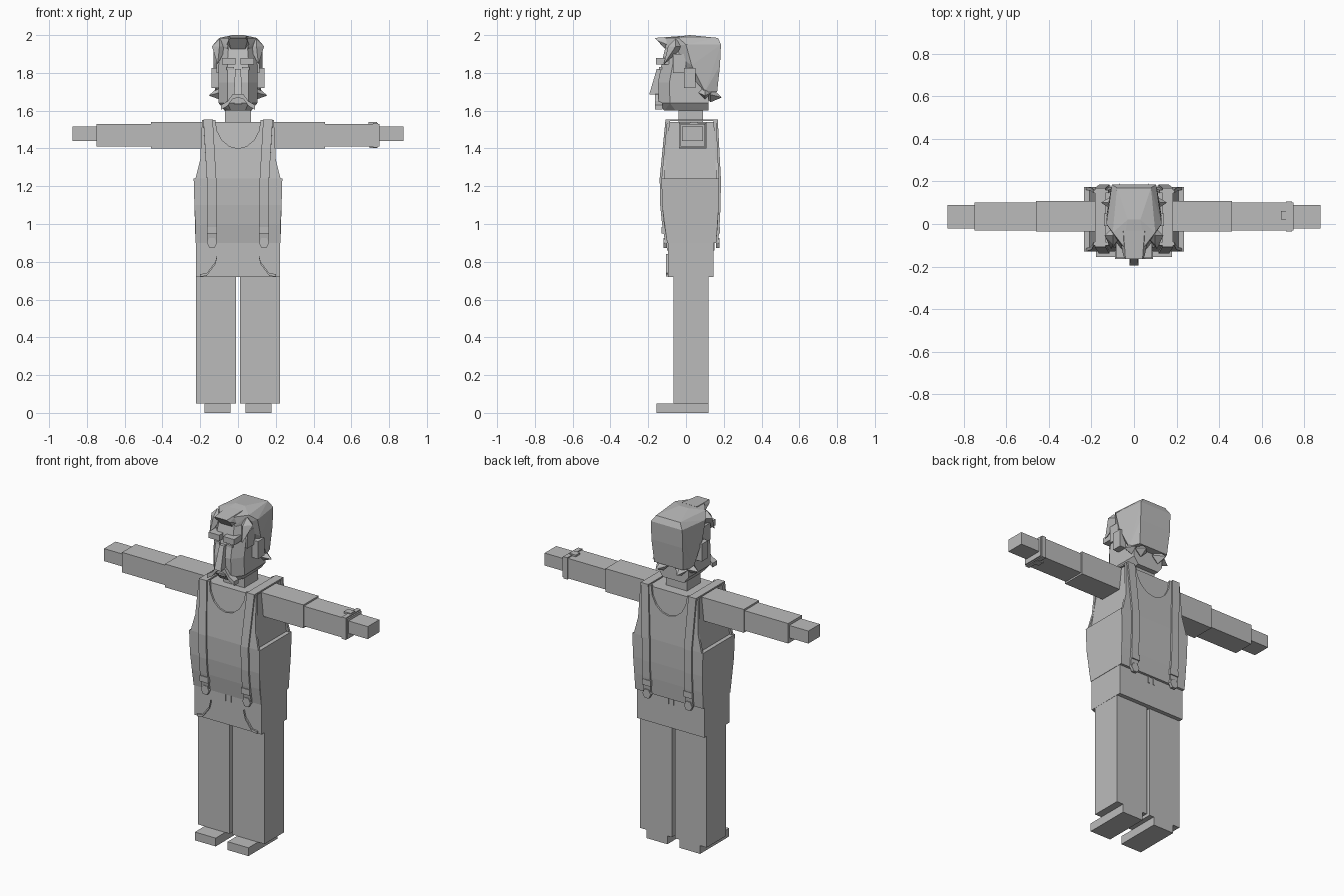
import bpy, bmesh
from math import sin, cos, pi
from mathutils import Vector

cube = bpy.data.objects.get("Cube")
if cube:
    bpy.data.objects.remove(cube, do_unlink=True)

grey = bpy.data.materials.new("plain grey")
grey.use_nodes = True
shade = (0.5, 0.5, 0.5, 1)
grey.diffuse_color = shade
grey.node_tree.nodes["Principled BSDF"].inputs["Base Color"].default_value = shade

# Heights that several parts share
waist, chest, shoulder = 0.9, 1.24, 1.55
chin, crown = 1.6, 2


def finish(name, bm, mirrored=False):
    bmesh.ops.recalc_face_normals(bm, faces=bm.faces[:])
    mesh = bpy.data.meshes.new(name)
    bm.to_mesh(mesh)
    bm.free()
    mesh.materials.append(grey)
    obj = bpy.data.objects.new(name, mesh)
    bpy.context.scene.collection.objects.link(obj)
    if mirrored:
        modifier = obj.modifiers.new("left and right", 'MIRROR')
        modifier.use_mirror_merge = False
    return obj


def hull(name, points, mirrored=False):
    bm = bmesh.new()
    verts = [bm.verts.new(point) for point in points]
    result = bmesh.ops.convex_hull(bm, input=verts)
    unused = {item for key in ("geom_interior", "geom_unused") for item in result[key]
              if isinstance(item, bmesh.types.BMVert)}
    bmesh.ops.delete(bm, geom=list(unused), context='VERTS')
    return finish(name, bm, mirrored)


def box(name, xs, ys, zs, mirrored=False):
    return hull(name, [(x, y, z) for x in xs for y in ys for z in zs], mirrored)


def both_sides(points):
    return [(side * x, y, z) for x, y, z in points for side in (-1, 1)]


def spike(name, base, tip, radius):
    """Pointed tuft: a small octahedron drawn out to a tip."""
    offsets = [Vector(axis) * radius * sign
               for axis in ((1, 0, 0), (0, 1, 0), (0, 0, 1)) for sign in (-1, 1)]
    return hull(name, [Vector(base) + offset for offset in offsets] + [tip], mirrored=True)


def plate(name, outline, depth_at, thickness, mirrored=False):
    """Outline in x and z, set at a depth and thickened along y."""
    bm = bmesh.new()
    face = bm.faces.new([bm.verts.new((x, depth_at(z), z)) for x, z in outline])
    result = bmesh.ops.extrude_face_region(bm, geom=[face])
    moved = [item for item in result["geom"] if isinstance(item, bmesh.types.BMVert)]
    bmesh.ops.translate(bm, verts=moved, vec=Vector((0, thickness, 0)))
    return finish(name, bm, mirrored)


def stripe(name, path, drop, depth, thickness):
    """Band along a path in x and z."""
    lower = [(x, z - drop) for x, z in reversed(path)]
    return plate(name, path + lower, lambda z: depth, thickness, mirrored=True)


# The belly swells smoothly between waist and chest
def swell(z):
    return max(0, 1 - ((z - 1.2) / 0.3) ** 2)


def front(z):
    return -0.1 - 0.03 * swell(z)


def back(z):
    return 0.16 + 0.015 * swell(z)


def sloped(surface):
    """Straight slope of a surface from chest to shoulder."""
    rise = (surface(shoulder) - surface(chest)) / (shoulder - chest)
    return lambda z: surface(chest) + rise * (z - chest)


def torso_part(name, levels, width_at, inset):
    hull(name, both_sides([(width_at(z), y, z) for z in levels
                           for y in (front(z) + inset, back(z) - inset)]))


# Trunk
torso_part("belly", [waist, 1, 1.1, chest], lambda z: 0.225 + 0.01 * swell(z - 0.1), inset=0)
torso_part("chest", [chest, shoulder - 0.01], lambda z: 0.21 - 0.1 * (z - chest), inset=0.01)
box("hips", (-0.223, 0.223), (-0.095, 0.145), (0.72, waist))
box("neck", (-0.07, 0.07), (-0.04, 0.09), (1.5, chin))

# Vest panels with a rounded neckline
neckline = [(0.12 * cos(pi * i / 8), shoulder - 0.15 * sin(pi * i / 8)) for i in range(9)]
outer_edge = [(0.225, chest), (0.2, 1.34), (0.19, shoulder)]
vest = outer_edge + neckline + [(-x, z) for x, z in reversed(outer_edge)]
plate("vest_front", vest, sloped(front), 0.015)
plate("vest_back", vest, sloped(back), -0.015)

# Legs and shoes
box("legs", (0.01, 0.222), (-0.065, 0.12), (0.05, 0.73), mirrored=True)
box("shoes", (0.04, 0.178), (-0.155, 0.12), (0, 0.05), mirrored=True)

# Arms
box("sleeves", (0.18, 0.46), (-0.036, 0.108), (1.4, 1.54), mirrored=True)
box("forearms", (0.4, 0.75), (-0.03, 0.1), (1.41, 1.53), mirrored=True)
box("hands", (0.7, 0.877), (-0.02, 0.09), (1.44, 1.515), mirrored=True)

# Suspenders running over the shoulders
levels = [waist, 1, 1.1, chest, shoulder]
strap = [(front(z) - 0.004, z) for z in levels]
strap += [(back(z) + 0.004, z) for z in reversed(levels)]
bm = bmesh.new()
rows = []
for y, z in strap:
    middle = 0.14 + 0.06 * max(0, z - chest)
    rows.append([bm.verts.new((middle + edge, y, z)) for edge in (-0.025, 0.025)])
for (a, b), (c, d) in zip(rows, rows[1:]):
    bm.faces.new((a, b, d, c))
suspenders = finish("suspenders", bm, mirrored=True)
solid = suspenders.modifiers.new("thickness", 'SOLIDIFY')
solid.thickness = 0.012
solid.offset = 0

# Suspender clips and belt loops, front and back
shield = [(0.138 + 0.027 * cos(pi * i / 3), waist + 0.03 * sin(pi * i / 3)) for i in range(6)]
for place, surface, outward in (("front", front, -1), ("back", back, 1)):
    flat = surface(waist)
    plate("clips_" + place, shield, lambda z: flat, outward * 0.018, mirrored=True)
    box("buckles_" + place, (0.11, 0.165), (flat, surface(1) + outward * 0.012),
        (0.95, 0.985), mirrored=True)
    loop = -0.1 if outward < 0 else 0.15
    box("belt_loops_" + place, (0.012, 0.022), (loop, loop - outward * 0.02),
        (0.86, waist), mirrored=True)

# Curved pocket trim
stripe("pocket_trim", [(0.11, 0.84), (0.12, 0.8), (0.165, 0.74), (0.2, 0.735)],
       drop=0.014, depth=-0.105, thickness=0.012)

# Head with cut front corners and a narrower chin
skull = []
for z, scale, face in ((chin, 0.7, -0.115), (1.64, 1, -0.145), (1.75, 1, -0.148),
                       (1.87, 1, -0.125), (1.95, 0.9, -0.105)):
    skull += [(0.055 * scale, face, z), (0.102 * scale, face + 0.06, z),
              (0.1 * scale, 0.12, z)]
hull("head", both_sides(skull))

# Face
bridge, nostril = 1.82, 1.685
hull("nose", both_sides([(0.015, -0.155, bridge), (0.015, -0.13, bridge),
                         (0.022, -0.195, nostril), (0.022, -0.13, nostril)]))
box("brows", (0.012, 0.085), (-0.16, -0.09), (1.845, 1.88), mirrored=True)
box("eyes", (0.022, 0.06), (-0.142, -0.1), (1.815, 1.83), mirrored=True)
box("ears", (0.09, 0.14), (-0.01, 0.05), (1.72, 1.825), mirrored=True)
box("mouth", (-0.022, 0.022), (-0.153, -0.1), (1.635, 1.645))
stripe("moustache", [(0, 1.695), (0.03, 1.685), (0.055, 1.65), (0.09, 1.63)],
       drop=0.025, depth=-0.165, thickness=0.04)

# Hair mass, wider at the sides and falling to the nape
mass = [(0.055, -0.11, 1.935), (0.05, -0.105, 1.985)]
for z, width, near, far in ((1.7, 0.12, 0.1, 0.165), (1.84, 0.13, 0.03, 0.18),
                            (1.95, 0.13, 0, 0.185), (1.985, 0.1, -0.04, 0.17)):
    mass += [(width, near, z), (width * 0.8, far, z)]
hull("hair", both_sides(mass + [(0.03, 0.02, crown)]))

# Quiff, locks and flicks
hull("quiff", both_sides([(0.04, -0.165, 1.985), (0.05, -0.15, 1.97), (0.035, -0.1, 1.915),
                          (0.06, -0.1, 1.95), (0.05, -0.03, 1.995)]))
spike("front_locks", base=(0.098, -0.055, 1.94), tip=(0.108, -0.118, 1.845), radius=0.04)
spike("side_flicks", base=(0.1, 0.1, 1.695), tip=(0.155, 0.1, 1.68), radius=0.035)
spike("back_flicks", base=(0.06, 0.13, 1.685), tip=(0.07, 0.19, 1.67), radius=0.04)
box("sideburns", (0.09, 0.113), (-0.07, 0), (1.8, 1.9), mirrored=True)

# Watch on the left wrist
box("watch_band", (0.715, 0.742), (-0.036, 0.106), (1.405, 1.536))
box("watch_face", (0.69, 0.735), (0.02, 0.06), (1.52, 1.541))
box("watch_clasp", (0.695, 0.735), (0.02, 0.06), (1.402, 1.42))
